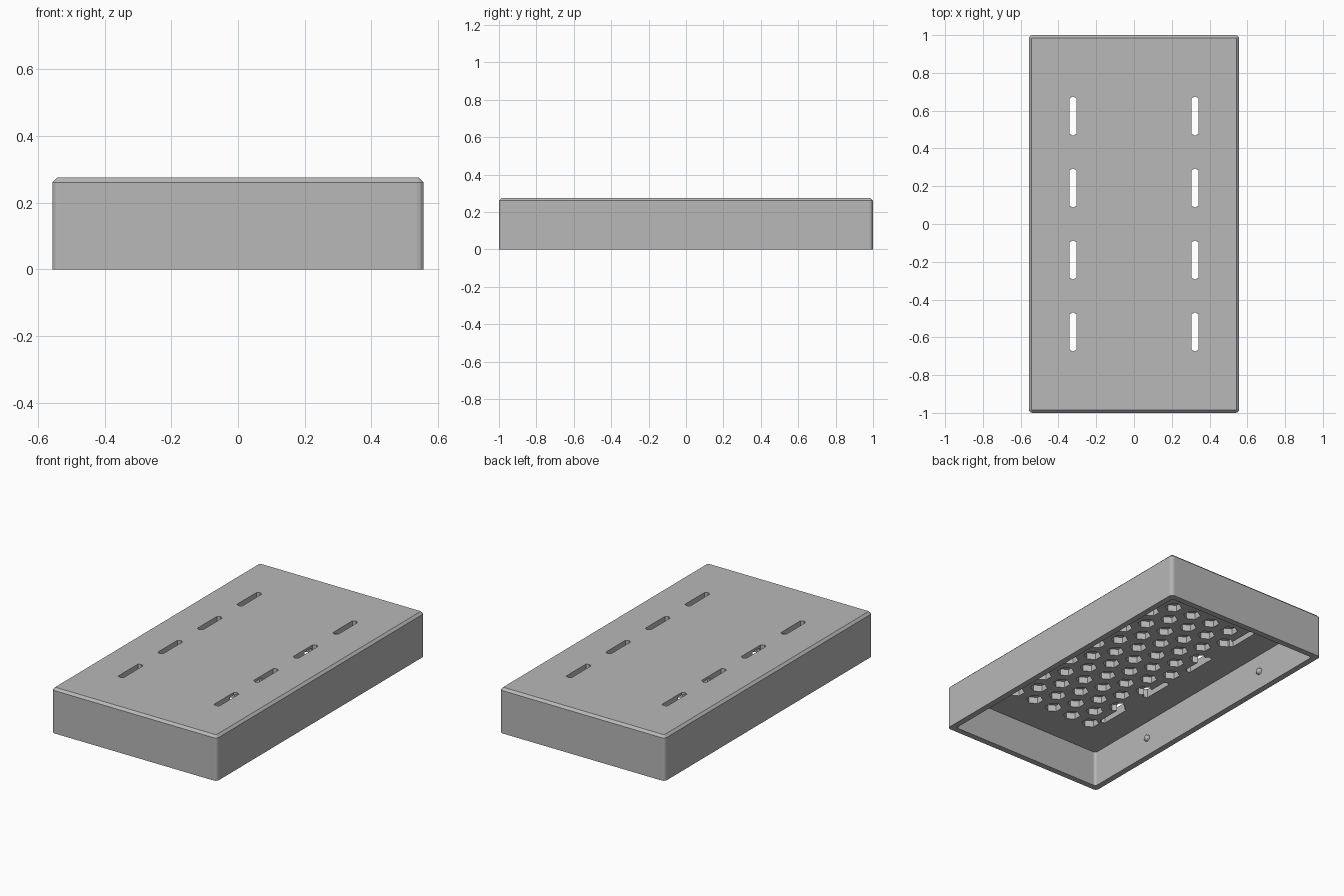
import bpy, bmesh, math
from mathutils import Matrix

if "Cube" in bpy.data.objects:
    bpy.data.objects.remove(bpy.data.objects["Cube"])

HALF_X, HALF_Y, HEIGHT = 0.557, 1.0, 0.275
WALL, CEILING = 0.037, 0.22

grey = bpy.data.materials.new("neutral grey")
grey.use_nodes = True
grey.diffuse_color = (0.48, 0.48, 0.48, 1)
grey.node_tree.nodes["Principled BSDF"].inputs["Base Color"].default_value = (0.48, 0.48, 0.48, 1)


def finish(name, bm):
    bmesh.ops.recalc_face_normals(bm, faces=bm.faces)
    mesh = bpy.data.meshes.new(name)
    bm.to_mesh(mesh)
    bm.free()
    mesh.materials.append(grey)
    ob = bpy.data.objects.new(name, mesh)
    bpy.context.collection.objects.link(ob)
    return ob


def rounded_rect(hx, hy, r, steps=3):
    pts = []
    for quarter, (sx, sy) in enumerate([(1, 1), (-1, 1), (-1, -1), (1, -1)]):
        for i in range(steps + 1):
            a = math.pi / 2 * (quarter + i / steps)
            pts.append((sx * (hx - r) + r * math.cos(a), sy * (hy - r) + r * math.sin(a)))
    return pts


def loft(bm, layers):
    """Stack (outline, z) layers into a closed solid."""
    rings = [[bm.verts.new((x, y, z)) for x, y in pts] for pts, z in layers]
    n = len(rings[0])
    for low, high in zip(rings, rings[1:]):
        for i in range(n):
            j = (i + 1) % n
            bm.faces.new((low[i], low[j], high[j], high[i]))
    bm.faces.new(rings[0][::-1])
    bm.faces.new(rings[-1])


def hexagon(cx, cy, r, stretch=0):
    """Hexagon pointing along y, optionally stretched into a slot."""
    pts = []
    for k in range(6):
        a = math.radians(30 + 60 * k)
        pts.append((cx + r * math.cos(a), cy + r * math.sin(a) + math.copysign(stretch, math.sin(a))))
    return pts


def cut(target, cutter):
    cutter.hide_render = True
    mod = target.modifiers.new("cut", "BOOLEAN")
    mod.operation, mod.solver, mod.object = "DIFFERENCE", "EXACT", cutter
    bpy.context.view_layer.objects.active = target
    bpy.ops.object.modifier_apply(modifier=mod.name)
    bpy.data.objects.remove(cutter)


# Outer body with rounded corners and a chamfered top edge
bm = bmesh.new()
outline = rounded_rect(HALF_X, HALF_Y, 0.02)
loft(bm, [(outline, 0), (outline, HEIGHT - 0.014),
          (rounded_rect(HALF_X - 0.014, HALF_Y - 0.014, 0.006), HEIGHT)])
body = finish("cover_body", bm)

# Hollow underside
bm = bmesh.new()
inner = rounded_rect(HALF_X - WALL, HALF_Y - WALL, 0.015)
loft(bm, [(inner, -0.1), (inner, CEILING)])
cut(body, finish("hollow_cutter", bm))

# Honeycomb of blind pockets under the lid
bm = bmesh.new()
for row in range(-6, 7):
    count = 4 if row % 2 else 5
    for col in range(count):
        cell = hexagon((col - (count - 1) / 2) * 0.139, row * 0.12, 0.049)
        loft(bm, [(cell, CEILING - 0.05), (cell, HEIGHT - 0.015)])
cut(body, finish("pocket_cutter", bm))

# Two rows of through slots
bm = bmesh.new()
for side in (-1, 1):
    for k in range(4):
        slot = hexagon(side * 0.323, (k - 1.5) * 0.381, 0.021, 0.083)
        loft(bm, [(slot, CEILING - 0.06), (slot, HEIGHT + 0.1)])
cut(body, finish("slot_cutter", bm))

# Small snap bumps on the inner faces of the long walls
bm = bmesh.new()
for side in (-1, 1):
    for y in (-0.5, 0.5):
        spot = Matrix.Translation((side * (HALF_X - WALL), y, 0.111)) @ Matrix.Rotation(math.pi / 2, 4, "Y")
        bmesh.ops.create_uvsphere(bm, u_segments=10, v_segments=6, radius=0.021, matrix=spot)
finish("snap_bumps", bm)
